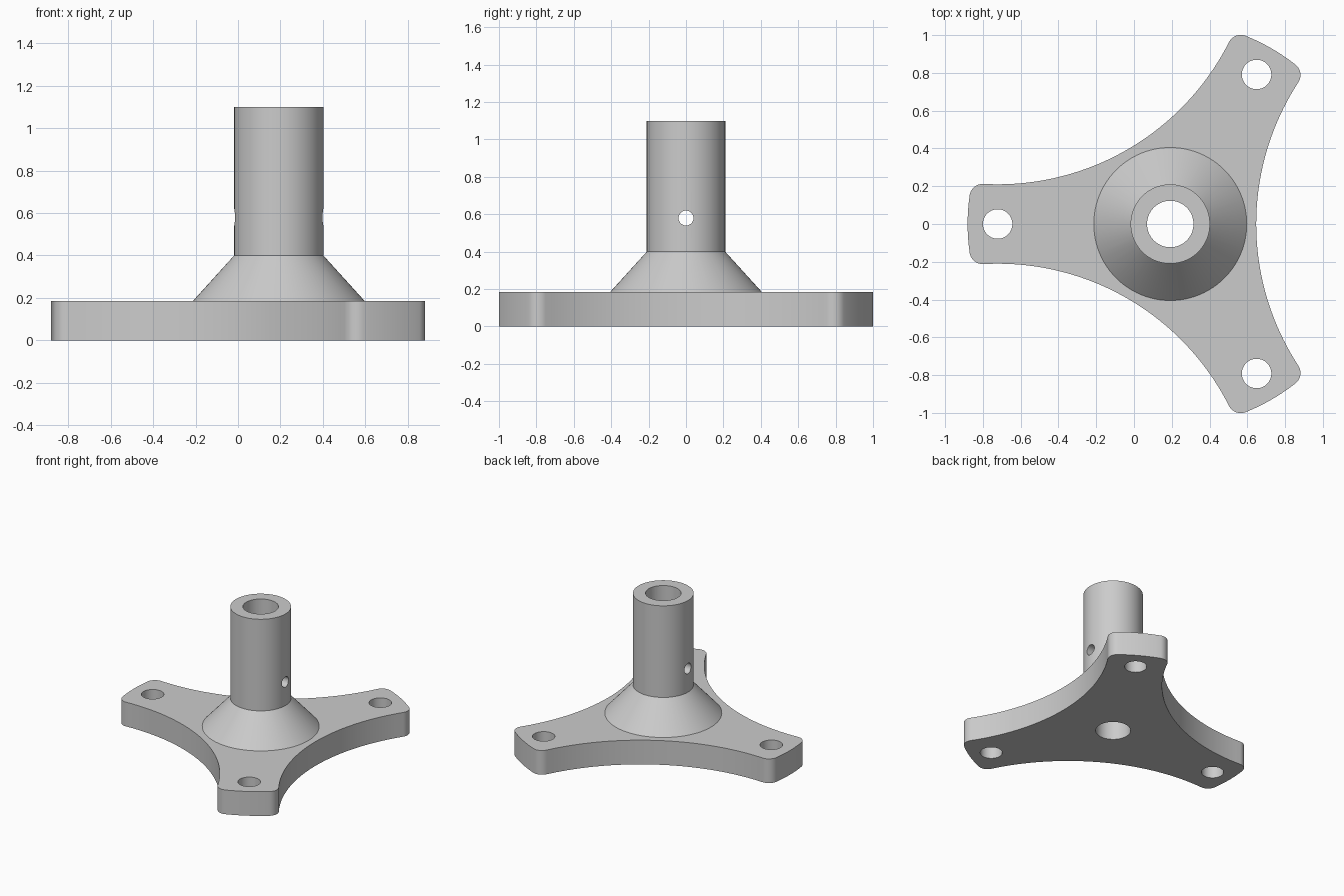
import bpy, bmesh
from math import sin, cos, pi, radians, sqrt, atan2
from mathutils import Matrix, Vector

CENTRE_X = 0.192                 # hub axis
BASE_H, CONE_TOP, TOP = 0.185, 0.4, 1.1
TIP_R, FILLET, WAIST = 1.073, 0.07, 0.455
SIDE_R = 1.373                   # concave sides between the arms
BOLT_DIST = 0.914

old = bpy.data.objects.get("Cube")
if old:
    bpy.data.objects.remove(old, do_unlink=True)

grey = bpy.data.materials.new("plain_grey")
grey.use_nodes = True
colour = (0.6, 0.6, 0.6, 1)
grey.diffuse_color = colour
grey.node_tree.nodes["Principled BSDF"].inputs["Base Color"].default_value = colour


def make_object(name, bm):
    bmesh.ops.recalc_face_normals(bm, faces=bm.faces)
    mesh = bpy.data.meshes.new(name)
    bm.to_mesh(mesh)
    bm.free()
    mesh.materials.append(grey)
    obj = bpy.data.objects.new(name, mesh)
    bpy.context.collection.objects.link(obj)
    return obj


def arc(centre, radius, start, end, steps):
    """Points along an arc, without the end point."""
    return [Vector((centre[0] + radius * cos(start + (end - start) * i / steps),
                    centre[1] + radius * sin(start + (end - start) * i / steps), 0))
            for i in range(steps)]


def cylinder(name, radius, depth, matrix, segments=64):
    bm = bmesh.new()
    bmesh.ops.create_cone(bm, cap_ends=True, segments=segments, radius1=radius,
                          radius2=radius, depth=depth, matrix=matrix)
    return make_object(name, bm)


def combine(target, other, operation):
    mod = target.modifiers.new(operation, "BOOLEAN")
    mod.operation, mod.solver, mod.object = operation, "EXACT", other
    bpy.context.view_layer.objects.active = target
    bpy.ops.object.modifier_apply(modifier=mod.name)
    bpy.data.objects.remove(other, do_unlink=True)


# Outline of one arm plus the concave side leading to the next arm
side = Vector((cos(pi / 3), sin(pi / 3))) * (WAIST + SIDE_R)
r1, r2, d = TIP_R - FILLET, SIDE_R + FILLET, side.length
along = (r1 * r1 - r2 * r2 + d * d) / (2 * d)
across = sqrt(r1 * r1 - along * along)
axis = side.normalized()
corner = axis * along + Vector((axis.y, -axis.x)) * across
tip = atan2(corner.y, corner.x)
turn = atan2(side.y - corner.y, side.x - corner.x)
arm = (arc((corner.x, -corner.y), FILLET, -turn, -tip, 10)
       + arc((0, 0), TIP_R, -tip, tip, 10)
       + arc(corner, FILLET, tip, turn, 10)
       + arc(side, SIDE_R, turn + pi, 2 * radians(240) - turn - pi, 40))

# Three-armed base plate
bm = bmesh.new()
outline = []
for k in range(3):
    spin = Matrix.Rotation(pi + k * 2 * pi / 3, 3, "Z")
    outline += [bm.verts.new(spin @ p + Vector((CENTRE_X, 0, 0))) for p in arm]
bottom = bm.faces.new(outline)
result = bmesh.ops.extrude_face_region(bm, geom=[bottom], use_keep_orig=True)
bmesh.ops.translate(bm, vec=(0, 0, BASE_H),
                    verts=[v for v in result["geom"] if isinstance(v, bmesh.types.BMVert)])
flange = make_object("tripod_flange", bm)

# Hub: cone rising into a tube, turned from a profile
bm = bmesh.new()
profile = [(0, 0.1), (0.405, 0.1), (0.405, BASE_H), (0.21, CONE_TOP), (0.21, TOP), (0, TOP)]
points = [bm.verts.new((CENTRE_X + r, 0, z)) for r, z in profile]
edges = [bm.edges.new(pair) for pair in zip(points, points[1:])]
bmesh.ops.spin(bm, geom=points + edges, cent=(CENTRE_X, 0, 0), axis=(0, 0, 1),
               angle=2 * pi, steps=96, use_merge=True)
bmesh.ops.remove_doubles(bm, verts=bm.verts, dist=0.0001)
combine(flange, make_object("hub", bm), "UNION")

# Centre bore, cross pin hole and bolt holes
combine(flange, cylinder("bore", 0.123, 3, Matrix.Translation((CENTRE_X, 0, 0.5))), "DIFFERENCE")
pin = Matrix.Translation((CENTRE_X, 0, 0.58)) @ Matrix.Rotation(pi / 2, 4, "Y")
combine(flange, cylinder("pin_hole", 0.04, 1, pin, 40), "DIFFERENCE")
for k in range(3):
    a = pi + k * 2 * pi / 3
    spot = Matrix.Translation((CENTRE_X + BOLT_DIST * cos(a), BOLT_DIST * sin(a), 0.1))
    combine(flange, cylinder("bolt_hole", 0.078, 1, spot), "DIFFERENCE")

# Smooth curved walls, keep edges crisp
bpy.ops.object.select_all(action="DESELECT")
flange.select_set(True)
bpy.context.view_layer.objects.active = flange
bpy.ops.object.shade_smooth_by_angle(angle=radians(30))
